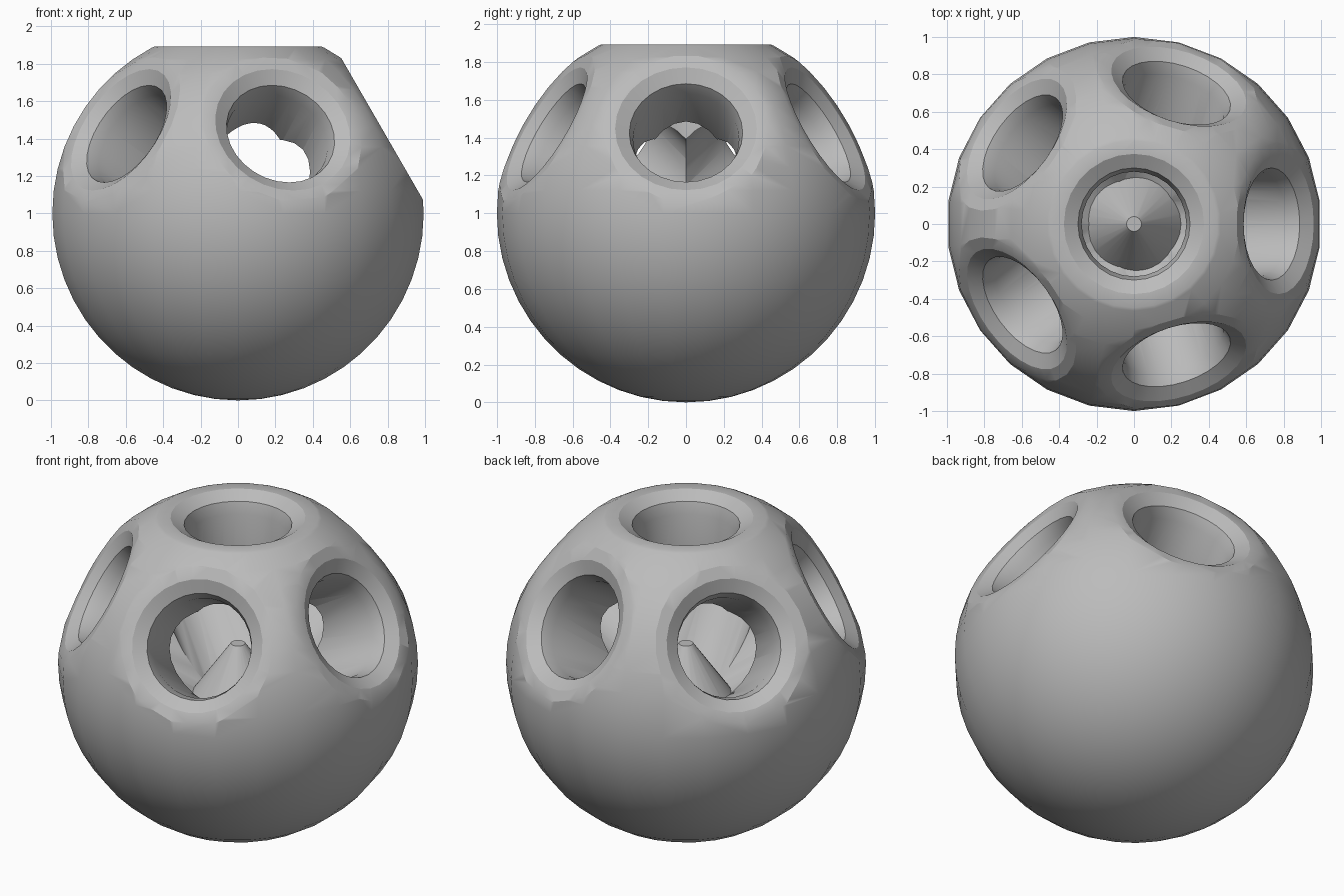
import bpy, bmesh, math
from mathutils import Matrix, Vector

cube = bpy.data.objects.get("Cube")
if cube:
    bpy.data.objects.remove(cube, do_unlink=True)

CENTER = Vector((0, 0, 1))

grey = bpy.data.materials.new("plain grey")
grey.use_nodes = True
grey.diffuse_color = (0.5, 0.5, 0.5, 1)
grey.node_tree.nodes["Principled BSDF"].inputs["Base Color"].default_value = (0.5, 0.5, 0.5, 1)


def add_object(name, bm):
    bmesh.ops.recalc_face_normals(bm, faces=bm.faces)
    mesh = bpy.data.meshes.new(name)
    bm.to_mesh(mesh)
    bm.free()
    mesh.materials.append(grey)
    obj = bpy.data.objects.new(name, mesh)
    bpy.context.collection.objects.link(obj)
    return obj


def lathe(name, profile, steps, matrix):
    """Revolve a closed (radius, height) profile about z, then place it."""
    bm = bmesh.new()
    verts = [bm.verts.new((r, 0, z)) for r, z in profile]
    edges = [bm.edges.new(pair) for pair in zip(verts, verts[1:])]
    bmesh.ops.spin(bm, geom=verts + edges, cent=(0, 0, 0), axis=(0, 0, 1),
                   angle=math.tau, steps=steps, use_merge=True)
    bmesh.ops.remove_doubles(bm, verts=bm.verts, dist=1e-5)
    bm.transform(matrix)
    return add_object(name, bm)


def combine(target, tool, operation):
    mod = target.modifiers.new(tool.name, "BOOLEAN")
    mod.operation = operation
    mod.solver = "EXACT"
    mod.object = tool
    bpy.context.view_layer.objects.active = target
    bpy.ops.object.modifier_apply(modifier=mod.name)
    bpy.data.objects.remove(tool, do_unlink=True)


# Round body
bm = bmesh.new()
bmesh.ops.create_uvsphere(bm, u_segments=26, v_segments=26, radius=1,
                          matrix=Matrix.Translation(CENTER))
body = add_object("round_body", bm)

# Bores with a chamfered lip and a flat rim: one on top, five around the side
bore = [(0, 0), (0.28, 0), (0.28, 0.78), (0.30, 0.85), (0.375, 0.893),
        (0.6, 0.893), (0.6, 1.2), (0, 1.2)]
tilts = [Matrix.Identity(4)]
for i in range(5):
    tilts.append(Matrix.Rotation(math.tau * i / 5, 4, "Z")
                 @ Matrix.Rotation(math.radians(60), 4, "Y"))
for tilt in tilts:
    cutter = lathe("bore_cutter", bore, 28, Matrix.Translation(CENTER) @ tilt)
    combine(body, cutter, "DIFFERENCE")

# Blunt cone rising where the bores meet
cone = lathe("inner_cone", [(0, -0.5), (0.48, -0.5), (0.04, 0.12), (0, 0.12)],
             32, Matrix.Translation(CENTER))
combine(body, cone, "UNION")

# Smooth shading with crisp rims
bpy.ops.object.select_all(action="DESELECT")
body.select_set(True)
bpy.context.view_layer.objects.active = body
bpy.ops.object.shade_smooth_by_angle(angle=math.radians(28))
